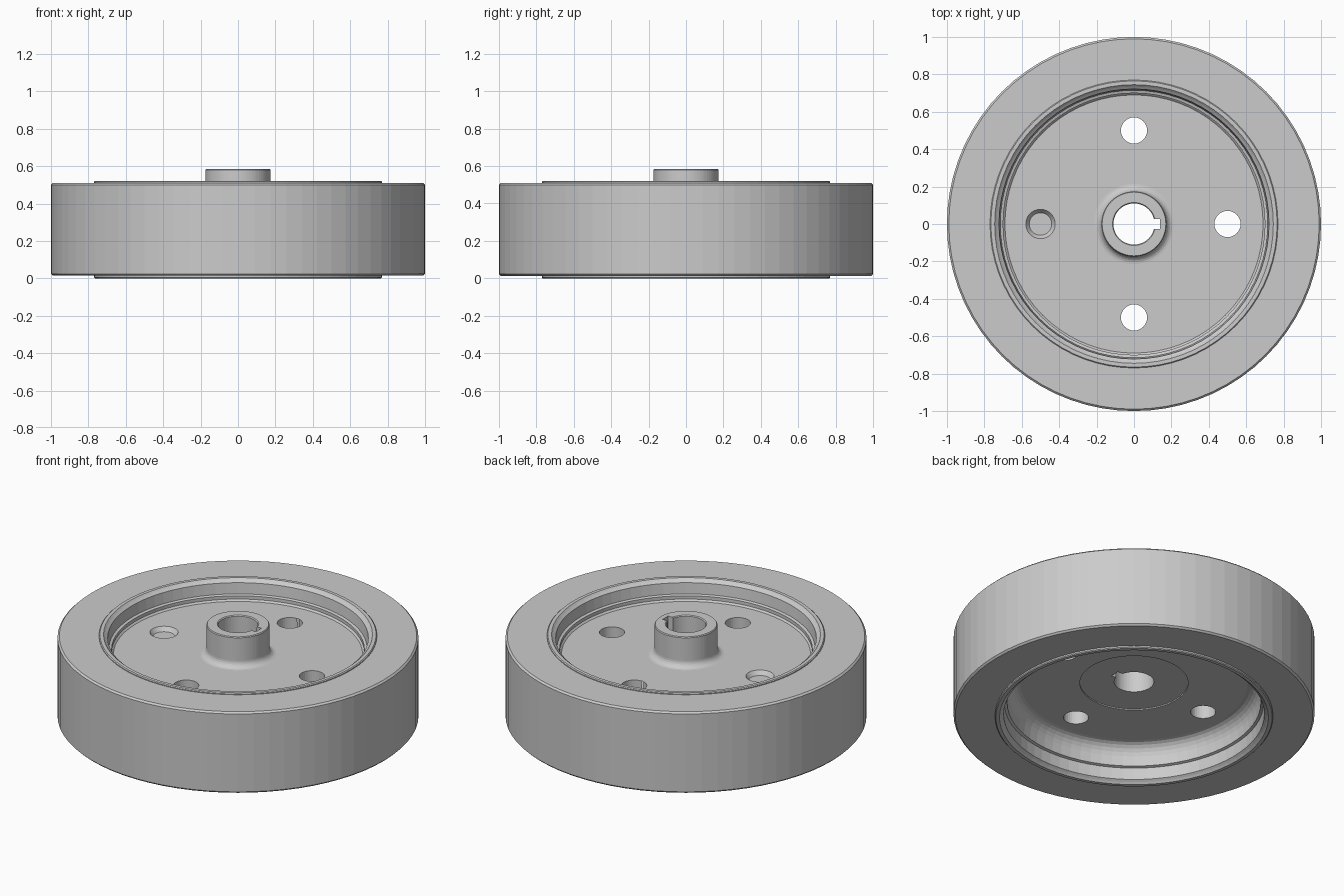
import bpy, bmesh
from math import cos, sin, pi, radians

if "Cube" in bpy.data.objects:
    bpy.data.objects.remove(bpy.data.objects["Cube"])

SEGMENTS = 72


def finish(name, bm):
    bmesh.ops.recalc_face_normals(bm, faces=bm.faces[:])
    mesh = bpy.data.meshes.new(name)
    bm.to_mesh(mesh)
    bm.free()
    obj = bpy.data.objects.new(name, mesh)
    bpy.context.collection.objects.link(obj)
    return obj


def lathe(name, profile, segments=SEGMENTS, centre=(0, 0)):
    """Spin a closed (radius, z) profile about a vertical axis."""
    bm = bmesh.new()
    rings = []
    for i in range(segments):
        a = 2 * pi * i / segments
        rings.append([bm.verts.new((centre[0] + r * cos(a), centre[1] + r * sin(a), z))
                      for r, z in profile])
    n = len(profile)
    for i in range(segments):
        p, q = rings[i], rings[(i + 1) % segments]
        for j in range(n):
            k = (j + 1) % n
            bm.faces.new((p[j], q[j], q[k], p[k]))
    return finish(name, bm)


def arc(cr, cz, rr, rz, start, end, steps=6):
    """Elliptical fillet points in the profile plane."""
    angles = [radians(start + (end - start) * i / steps) for i in range(steps + 1)]
    return [(cr + rr * cos(a), cz + rz * sin(a)) for a in angles]


def cylinder(name, r1, r2, z1, z2, x, y, segments=32):
    bm = bmesh.new()
    bmesh.ops.create_cone(bm, cap_ends=True, segments=segments,
                          radius1=r1, radius2=r2, depth=z2 - z1)
    bmesh.ops.translate(bm, verts=bm.verts[:], vec=(x, y, (z1 + z2) / 2))
    return finish(name, bm)


def cut(target, cutter):
    cutter.hide_render = True
    mod = target.modifiers.new("cut", 'BOOLEAN')
    mod.operation = 'DIFFERENCE'
    mod.solver = 'EXACT'
    mod.object = cutter
    bpy.context.view_layer.objects.active = target
    bpy.ops.object.modifier_apply(modifier=mod.name)
    bpy.data.objects.remove(cutter, do_unlink=True)


# Tyre with slightly broken outer edges
lathe("tyre", [(0.77, 0.014), (0.99, 0.014), (1.0, 0.024),
               (1.0, 0.50), (0.99, 0.51), (0.77, 0.51)])

# Wheel body: bore, hub, fillet, web, stepped rim, recessed underside
profile = [(0.11, 0.227), (0.11, 0.58), (0.115, 0.585), (0.17, 0.585), (0.174, 0.58)]
profile += arc(0.214, 0.44, 0.04, 0.04, 180, 270)
profile += [(0.69, 0.40), (0.70, 0.41), (0.70, 0.43), (0.715, 0.435), (0.722, 0.50),
            (0.735, 0.51), (0.745, 0.52), (0.765, 0.52), (0.77, 0.515),
            (0.77, 0.005), (0.765, 0.0), (0.745, 0.0), (0.735, 0.01), (0.722, 0.02),
            (0.718, 0.09), (0.703, 0.095)]
profile += arc(0.63, 0.13, 0.07, 0.09, 0, 90)
profile += [(0.30, 0.22), (0.30, 0.227)]
wheel = lathe("wheel", profile)

# Four through holes in the web, with a countersink on the left one
for i in range(4):
    x, y = 0.5 * cos(i * pi / 2), 0.5 * sin(i * pi / 2)
    cut(wheel, cylinder("hole_cutter", 0.07, 0.07, 0.1, 0.5, x, y))
cut(wheel, cylinder("countersink_cutter", 0.06, 0.09, 0.375, 0.415, -0.5, 0))

# Keyway along the bore
bm = bmesh.new()
bmesh.ops.create_cube(bm, size=1)
bmesh.ops.scale(bm, verts=bm.verts[:], vec=(0.08, 0.054, 0.6))
bmesh.ops.translate(bm, verts=bm.verts[:], vec=(0.10, 0, 0.4))
cut(wheel, finish("keyway_cutter", bm))
